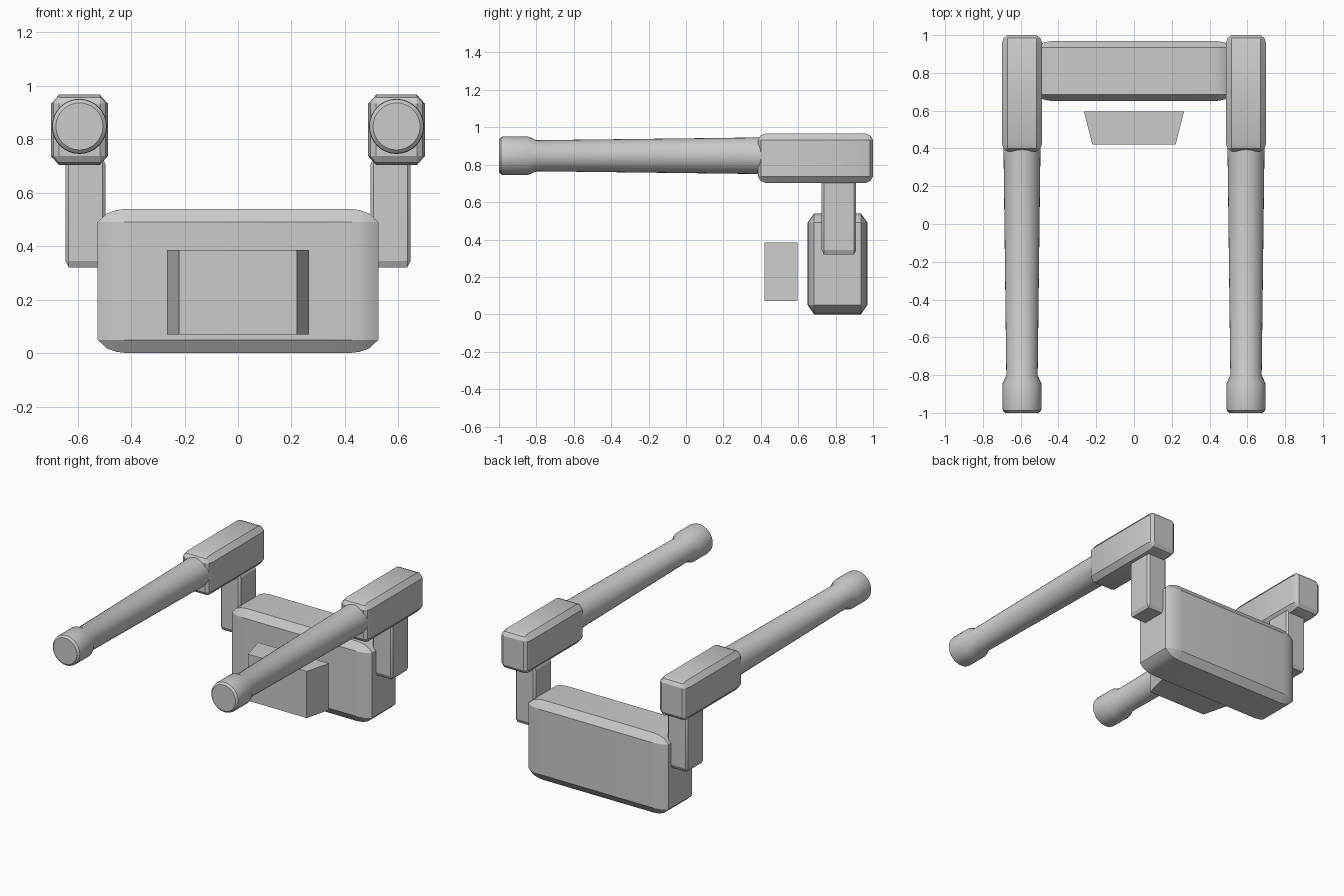
import bpy, bmesh, math
from mathutils import Vector

cube = bpy.data.objects.get("Cube")
if cube:
    bpy.data.objects.remove(cube)

grey = bpy.data.materials.new("light grey")
grey.use_nodes = True
COLOUR = (0.6, 0.6, 0.6, 1)
grey.diffuse_color = COLOUR
grey.node_tree.nodes["Principled BSDF"].inputs["Base Color"].default_value = COLOUR


def finish(name, bm, angle=None):
    bmesh.ops.remove_doubles(bm, verts=bm.verts, dist=0.0005)
    bmesh.ops.recalc_face_normals(bm, faces=bm.faces)
    mesh = bpy.data.meshes.new(name)
    bm.to_mesh(mesh)
    bm.free()
    mesh.materials.append(grey)
    obj = bpy.data.objects.new(name, mesh)
    bpy.context.collection.objects.link(obj)
    if angle:
        bpy.ops.object.select_all(action='DESELECT')
        bpy.context.view_layer.objects.active = obj
        obj.select_set(True)
        bpy.ops.object.shade_smooth_by_angle(angle=math.radians(angle))
    return obj


def bridge(bm, rings):
    n = len(rings[0])
    loops = [[bm.verts.new(p) for p in ring] for ring in rings]
    for a, b in zip(loops, loops[1:]):
        for i in range(n):
            j = (i + 1) % n
            bm.faces.new((a[i], a[j], b[j], b[i]))
    bm.faces.new(loops[0])
    bm.faces.new(loops[-1])


def soft_box(name, low, high, axis, chamfer, ends, angle=25):
    """Chamfered box lofted along an axis; ends lists (inset, swell) stations."""
    bm = bmesh.new()
    u, v = [k for k in range(3) if k != axis]
    cu, cv = chamfer
    stations = [(low[axis] + d, s) for d, s in ends]
    stations += [(high[axis] - d, s) for d, s in reversed(ends)]
    rings = []
    for pos, swell in stations:
        u0, u1, v0, v1 = low[u] + cu, high[u] - cu, low[v] + cv, high[v] - cv
        du, dv = cu * swell, cv * swell
        outline = [(u0, v0 - dv), (u1, v0 - dv), (u1 + du, v0), (u1 + du, v1),
                   (u1, v1 + dv), (u0, v1 + dv), (u0 - du, v1), (u0 - du, v0)]
        ring = []
        for a, b in outline:
            p = Vector()
            p[axis], p[u], p[v] = pos, a, b
            ring.append(p)
        rings.append(ring)
    bridge(bm, rings)
    return finish(name, bm, angle)


def lathe(name, x, z, profile, sides=32):
    bm = bmesh.new()
    angles = [math.tau * i / sides for i in range(sides)]
    bridge(bm, [[(x + r * math.cos(t), y, z + r * math.sin(t)) for t in angles]
                for y, r in profile])
    return finish(name, bm, 35)


# Back pack with rounded ends
soft_box("back_pack", (-0.525, 0.65, 0), (0.525, 0.97, 0.54), 0, (0.035, 0.05),
         [(0, 0), (0.035, 0.65), (0.07, 0.9), (0.11, 1)])

# Wedge-shaped front block
bm = bmesh.new()
bridge(bm, [[(-w, y, 0.07), (w, y, 0.07), (w, y, 0.385), (-w, y, 0.385)]
            for y, w in ((0.42, 0.22), (0.595, 0.265))])
finish("front_block", bm)

# Paired struts, housings and barrels
for side, label in ((1, "left"), (-1, "right")):
    def span(a, b):
        return sorted((a * side, b * side))

    x0, x1 = span(0.495, 0.645)
    soft_box(label + "_strut", (x0, 0.725, 0.32), (x1, 0.91, 0.73), 2,
             (0.012, 0.012), [(0, 0), (0.025, 1)])
    x0, x1 = span(0.487, 0.699)
    soft_box(label + "_housing", (x0, 0.385, 0.703), (x1, 1.0, 0.967), 1,
             (0.03, 0.034), [(0, 0), (0.015, 0.7), (0.04, 1)])
    lathe(label + "_barrel", 0.593 * side, 0.848,
          [(-1.0, 0.088), (-0.988, 0.101), (-0.975, 0.103), (-0.845, 0.103),
           (-0.80, 0.083), (0.33, 0.097), (0.45, 0.1)])
